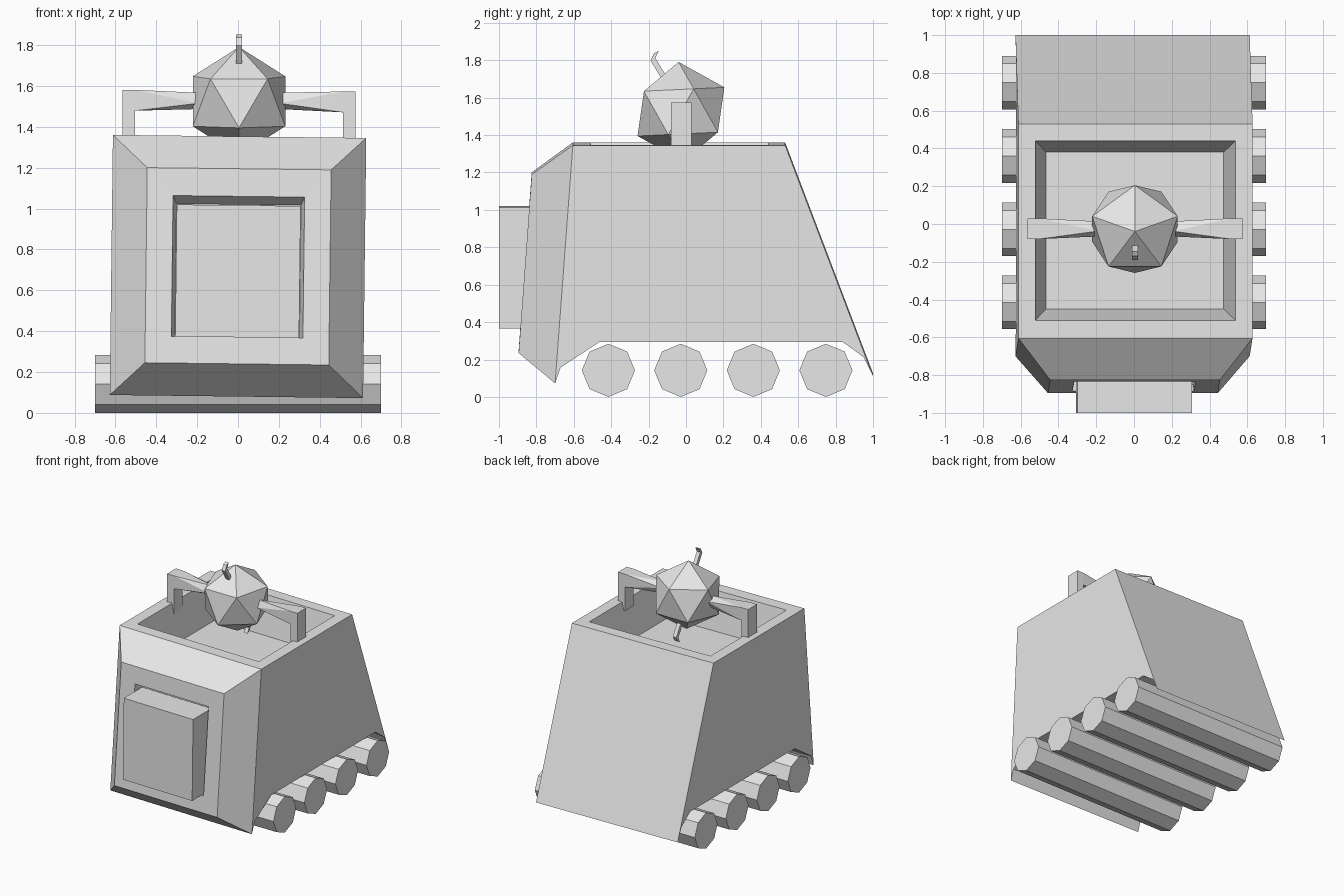
import bpy, bmesh, math
from mathutils import Matrix, Vector

if "Cube" in bpy.data.objects:
    bpy.data.objects.remove(bpy.data.objects["Cube"])

grey = bpy.data.materials.new("plain_grey")
grey.diffuse_color = (0.8, 0.8, 0.8, 1)
grey.use_nodes = True
grey.node_tree.nodes["Principled BSDF"].inputs["Base Color"].default_value = grey.diffuse_color


def finish(name, bm):
    bmesh.ops.remove_doubles(bm, verts=bm.verts, dist=1e-5)
    bmesh.ops.recalc_face_normals(bm, faces=bm.faces)
    me = bpy.data.meshes.new(name)
    bm.to_mesh(me)
    bm.free()
    me.materials.append(grey)
    ob = bpy.data.objects.new(name, me)
    bpy.context.collection.objects.link(ob)
    return ob


def face(bm, pts):
    return bm.faces.new([bm.verts.new(p) for p in pts])


def bridge(bm, a, b):
    n = len(a)
    for i in range(n):
        j = (i + 1) % n
        face(bm, [a[i], a[j], b[j], b[i]])


def box(name, x0, x1, y0, y1, z0, z1):
    bm = bmesh.new()
    a, b = [[(x0, y0, z), (x1, y0, z), (x1, y1, z), (x0, y1, z)] for z in (z0, z1)]
    bridge(bm, a, b)
    face(bm, a)
    face(bm, b)
    return finish(name, bm)


def hull(name, pts):
    bm = bmesh.new()
    for p in pts:
        bm.verts.new(p)
    bmesh.ops.convex_hull(bm, input=bm.verts)
    return finish(name, bm)


def upright(w, yb, zb, yt, zt):
    # upright quad loop, bottom edge first
    return [(-w, yb, zb), (w, yb, zb), (w, yt, zt), (-w, yt, zt)]


def flat(x0, x1, y0, y1, z):
    return [(x0, y0, z), (x1, y0, z), (x1, y1, z), (x0, y1, z)]


# the hull leans very slightly to one side
LEAN = (Matrix.Translation((0, 0, 0.72)) @ Matrix.Rotation(math.radians(0.7), 4, 'Y')
        @ Matrix.Translation((0, 0, -0.72)))

# hull: side profile, bevelled front with door recess, open top pit
W = 0.62
profile = [(-0.605, 1.353), (-0.70, 0.08), (-0.67, 0.165), (-0.465, 0.30),
           (0.84, 0.30), (0.95, 0.22), (1.0, 0.118), (0.53, 1.353)]
bm = bmesh.new()
for s in (-W, W):
    face(bm, [(s, y, z) for y, z in profile])
for (ya, za), (yb, zb) in zip(profile[1:-1], profile[2:]):
    face(bm, [(-W, ya, za), (W, ya, za), (W, yb, zb), (-W, yb, zb)])
front = [upright(W, -0.70, 0.08, -0.605, 1.353),
         upright(0.45, -0.895, 0.24, -0.825, 1.195),
         upright(0.322, -0.885, 0.37, -0.834, 1.06),
         upright(0.305, -0.80, 0.37, -0.76, 1.02)]
top = [flat(-W, W, -0.605, 0.53, 1.353),
       flat(-0.53, 0.53, -0.51, 0.44, 1.353),
       flat(-0.47, 0.47, -0.45, 0.38, 1.06)]
for loops in (front, top):
    for a, b in zip(loops, loops[1:]):
        bridge(bm, a, b)
    face(bm, loops[-1])
finish("hull", bm).data.transform(LEAN)

# protruding front door
box("front_door", -0.303, 0.303, -1.0, -0.77, 0.37, 1.016).data.transform(LEAN)

# octagonal rollers across the full width
for i, y in enumerate((-0.415, -0.028, 0.36, 0.748)):
    bm = bmesh.new()
    ends = [[(x, y + 0.142 * math.sin(k * math.pi / 4), 0.142 + 0.142 * math.cos(k * math.pi / 4))
             for k in range(8)] for x in (-0.70, 0.70)]
    bridge(bm, *ends)
    for e in ends:
        face(bm, e)
    finish(f"roller_{i + 1}", bm)

# twenty-sided ball, tipped slightly forward
C = Vector((0.005, -0.027, 1.525))
R = 0.266
ball = [Vector((0, 0, R)), Vector((0, 0, -R))]
for s in (1, -1):
    for k in range(5):
        a = math.radians(90 * s + 72 * k)
        ball.append(Vector((0.8944 * R * math.cos(a), 0.8944 * R * math.sin(a), 0.4472 * R * s)))
tip = Matrix.Rotation(math.radians(2.7), 3, 'X')
hull("ball", [C + tip @ p for p in ball])

# support posts and tapered arms on both sides
for s, side in ((-1, "left"), (1, "right")):
    drop = -0.004 * s
    zt = 1.577 + drop
    xo, xi = sorted((0.57 * s + 0.005, 0.51 * s + 0.005))
    box("post_" + side, xo, xi, -0.08, 0.03, 1.28, zt)
    root = [(0.51 * s + 0.005, y, z) for y in (-0.08, 0.03) for z in (1.475 + drop, zt)]
    end = [(0.20 * s + 0.005, -0.026 + dy, 1.527 + dz)
           for dy, dz in ((0.04, 0.012), (-0.04, -0.012), (-0.012, 0.04), (0.012, -0.04))]
    hull("arm_" + side, root + end)

# bent antennas above and below the ball
path = [(-0.09, 1.66), (-0.125, 1.72), (-0.177, 1.805), (-0.157, 1.845)]
for s, label in ((1, "upper"), (-1, "lower")):
    bm = bmesh.new()
    rings = []
    for y, z in path:
        ring = [Vector((dx, y - C.y + dy, z - C.z + dy * 0.5)) for dx, dy in
                ((-0.015, -0.013), (0.015, -0.013), (0.015, 0.013), (-0.015, 0.013))]
        rings.append([C + s * p for p in ring])
    for a, b in zip(rings, rings[1:]):
        bridge(bm, a, b)
    face(bm, rings[0])
    face(bm, rings[-1])
    finish("antenna_" + label, bm)
